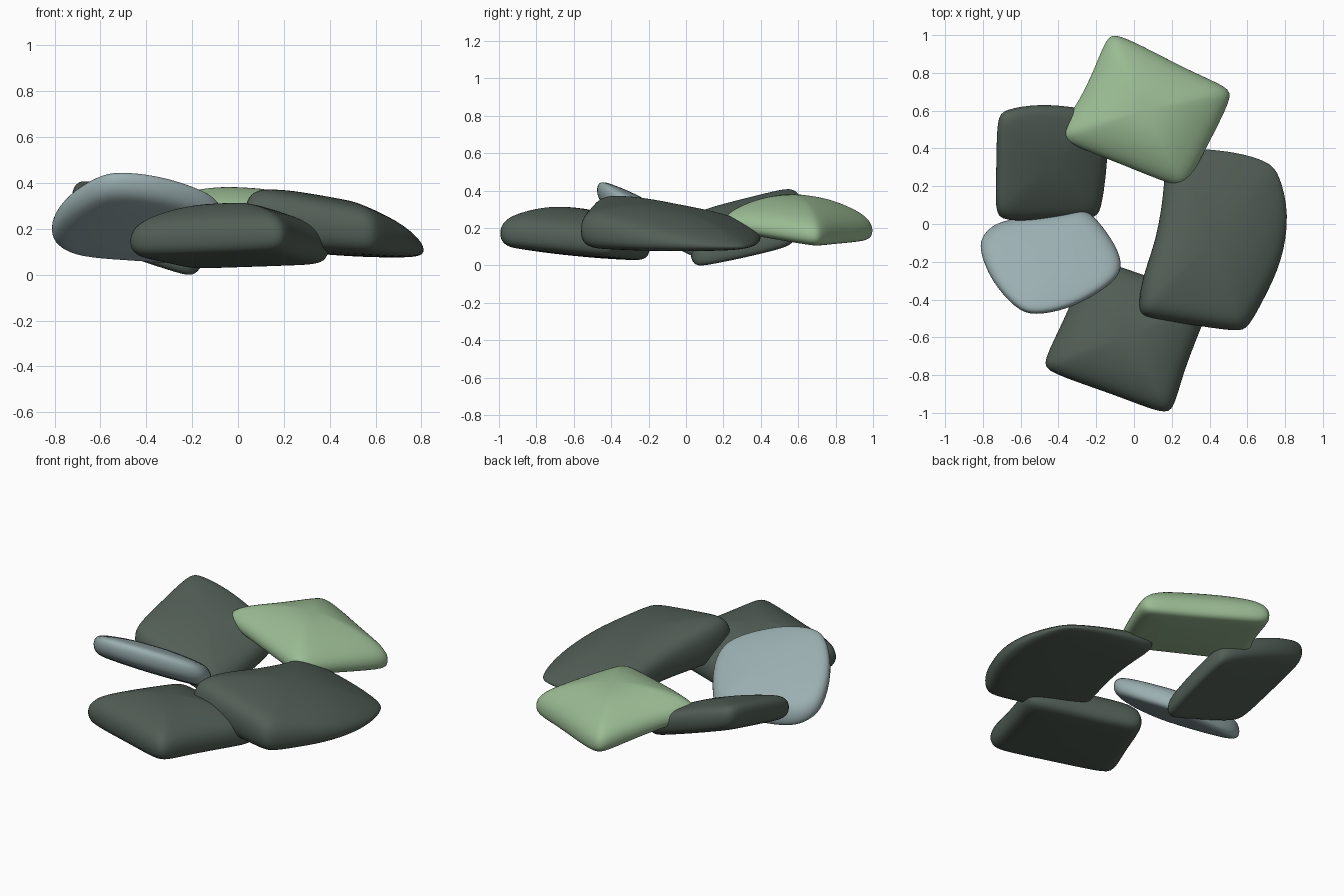
import bpy, bmesh, math

if "Cube" in bpy.data.objects:
    bpy.data.objects.remove(bpy.data.objects["Cube"])


def material(name, rgb):
    m = bpy.data.materials.new(name)
    m.diffuse_color = (*rgb, 1)
    m.use_nodes = True
    m.node_tree.nodes["Principled BSDF"].inputs["Base Color"].default_value = m.diffuse_color
    return m


dark = material("dark slate", (0.084, 0.112, 0.093))
green = material("moss green", (0.328, 0.503, 0.296))
blue = material("pale blue grey", (0.328, 0.429, 0.440))


def stone(name, mat, outline, top, bottom, dome, belly):
    """Domed slab from a plan outline; top and bottom planes are (mid height, x slope, y slope)."""
    n = len(outline)
    cx = (min(p[0] for p in outline) + max(p[0] for p in outline)) / 2
    cy = (min(p[1] for p in outline) + max(p[1] for p in outline)) / 2
    mean = sum(math.hypot(x - cx, y - cy) for x, y in outline) / n
    bm = bmesh.new()

    def vert(x, y, t, bulge):
        hi, lo = (p[0] + p[1] * (x - cx) + p[2] * (y - cy) for p in (top, bottom))
        return bm.verts.new((x, y, lo + t * (hi - lo) + bulge))

    def ring(s, t, bulge):
        # Inner rings grow rounder so the dome has no creases
        verts = []
        for x, y in outline:
            k = s * (1 + 0.6 * max(0, 1 - s) * (mean / math.hypot(x - cx, y - cy) - 1))
            verts.append(vert(cx + k * (x - cx), cy + k * (y - cy), t, bulge))
        return verts

    # Rings run from the belly, round the rim, up to the dome
    steps = (0.25, 0.5, 0.75, 0.93)
    rings = [ring(s, 0, -belly * (1 - s ** 2.3)) for s in steps]
    rings += [ring(1.03, 0.22, 0), ring(1.03, 0.75, 0)]
    rings += [ring(s, 1, dome * (1 - s ** 2.3)) for s in reversed(steps)]
    low, high = vert(cx, cy, 0, -belly), vert(cx, cy, 1, dome)
    for i in range(n):
        j = (i + 1) % n
        bm.faces.new((low, rings[0][j], rings[0][i]))
        bm.faces.new((high, rings[-1][i], rings[-1][j]))
        for a, b in zip(rings, rings[1:]):
            bm.faces.new((a[i], a[j], b[j], b[i]))
    bmesh.ops.recalc_face_normals(bm, faces=bm.faces)
    for f in bm.faces:
        f.smooth = True
    me = bpy.data.meshes.new(name)
    bm.to_mesh(me)
    bm.free()
    me.materials.append(mat)
    ob = bpy.data.objects.new(name, me)
    bpy.context.collection.objects.link(ob)
    sub = ob.modifiers.new("rounding", 'SUBSURF')
    sub.levels = sub.render_levels = 2


# Square green stone at the back, lying on its neighbours
stone("back_stone", green,
      [(-0.14, 0.98), (-0.09, 1.0), (0.1, 0.905), (0.3, 0.8), (0.49, 0.72), (0.51, 0.67),
       (0.38, 0.42), (0.28, 0.22), (0.22, 0.205), (-0.05, 0.32), (-0.37, 0.44),
       (-0.39, 0.49), (-0.28, 0.65), (-0.2, 0.82)],
      (0.262, -0.09, -0.08), (0.16, -0.11, -0.12), 0.115, 0.015)

# Large dark stone on the right
stone("right_stone", dark,
      [(0.17, 0.36), (0.22, 0.39), (0.4, 0.385), (0.58, 0.36), (0.71, 0.315), (0.76, 0.26),
       (0.815, 0.05), (0.775, -0.2), (0.68, -0.39), (0.6, -0.54), (0.55, -0.56),
       (0.3, -0.52), (0.06, -0.49), (0.03, -0.45), (0.05, -0.28), (0.13, -0.08), (0.17, 0.2)],
      (0.235, -0.2, -0.15), (0.105, -0.07, 0), 0.085, 0.02)

# Dark stone at the front
stone("front_stone", dark,
      [(-0.24, -0.215), (-0.19, -0.19), (0.04, -0.28), (0.36, -0.37), (0.4, -0.42),
       (0.34, -0.56), (0.25, -0.79), (0.205, -0.97), (0.155, -1.0), (-0.1, -0.895),
       (-0.45, -0.78), (-0.475, -0.73), (-0.36, -0.51)],
      (0.2, 0, -0.1), (0.065, 0, -0.1), 0.11, 0.015)

# Dark stone at the back left, leaning up and outward
stone("left_stone", dark,
      [(-0.72, 0.56), (-0.68, 0.6), (-0.5, 0.63), (-0.3, 0.61), (-0.17, 0.58), (-0.14, 0.53),
       (-0.15, 0.3), (-0.18, 0.07), (-0.22, 0.03), (-0.45, 0.03), (-0.69, 0.02),
       (-0.73, 0.07), (-0.72, 0.3)],
      (0.258, -0.36, 0.26), (0.13, -0.335, 0.25), 0.05, 0.01)

# Pale stone on the left, tipped up toward the front
stone("pale_stone", blue,
      [(-0.34, 0.055), (-0.27, 0.075), (-0.2, 0.02), (-0.1, -0.12), (-0.07, -0.22),
       (-0.1, -0.29), (-0.2, -0.365), (-0.35, -0.445), (-0.53, -0.48), (-0.62, -0.445),
       (-0.75, -0.3), (-0.815, -0.13), (-0.79, -0.055), (-0.71, 0.015), (-0.5, 0.035)],
      (0.31, 0, -0.54), (0.19, 0, -0.58), 0.035, 0.015)
